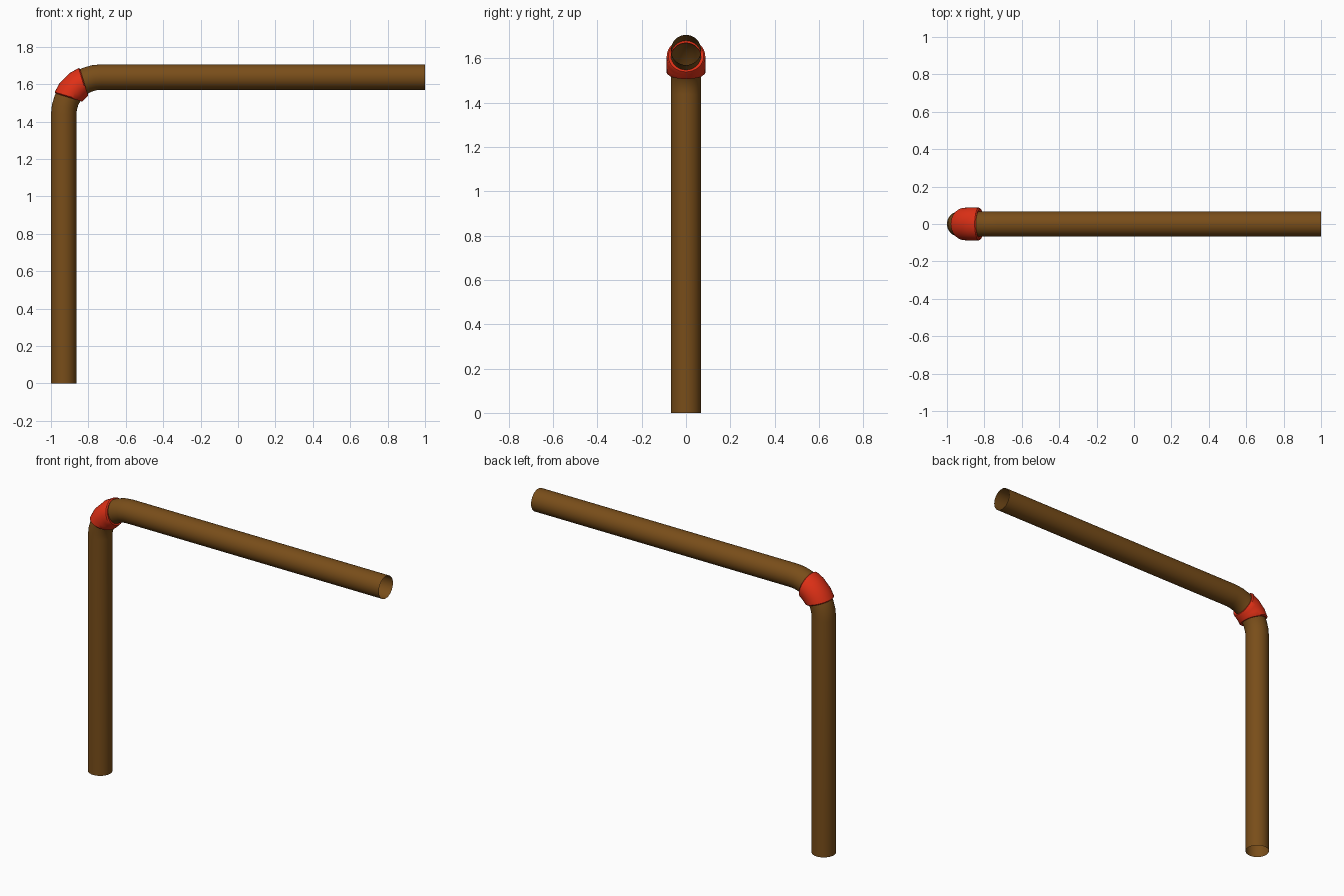
import bpy, bmesh, math
from mathutils import Vector

if "Cube" in bpy.data.objects:
    bpy.data.objects.remove(bpy.data.objects["Cube"])

R, BEND = 0.068, 0.2
CX, CZ = -0.932 + BEND, 1.638 - BEND      # centre of the elbow arc
SIDES = 32


def material(name, color):
    m = bpy.data.materials.new(name)
    m.diffuse_color = color
    m.use_nodes = True
    m.node_tree.nodes["Principled BSDF"].inputs["Base Color"].default_value = m.diffuse_color
    return m


def loft(name, sections, mat):
    """Skin rings; each section = (centre, in-plane half axis, half width in y)."""
    bm = bmesh.new()
    rings = []
    for c, axis, w in sections:
        rings.append([bm.verts.new(c + axis * math.cos(a) + Vector((0, w * math.sin(a), 0)))
                      for a in (2 * math.pi * i / SIDES for i in range(SIDES))])
    for r0, r1 in zip(rings, rings[1:]):
        for i in range(SIDES):
            j = (i + 1) % SIDES
            bm.faces.new((r0[i], r0[j], r1[j], r1[i]))
    bmesh.ops.recalc_face_normals(bm, faces=bm.faces)
    me = bpy.data.meshes.new(name)
    bm.to_mesh(me)
    bm.free()
    ob = bpy.data.objects.new(name, me)
    bpy.context.collection.objects.link(ob)
    me.materials.append(mat)
    bpy.context.view_layer.objects.active = ob
    ob.select_set(True)
    bpy.ops.object.shade_smooth_by_angle(angle=math.radians(35))
    ob.select_set(False)


# Open pipe: upright, quarter bend, level run
pipe = [(Vector((CX - BEND, 0, 0)), Vector((-R, 0, 0)), R)]
for k in range(9):
    a = math.pi / 2 * k / 8
    d = Vector((-math.cos(a), 0, math.sin(a)))
    pipe.append((Vector((CX, 0, CZ)) + d * BEND, d * R, R))
pipe.append((Vector((1, 0, CZ + BEND)), Vector((0, 0, R)), R))
loft("bent_pipe", pipe, material("brown", (0.19, 0.075, 0.01, 1)))

# Red sleeve: (outer xz, inner xz, half width), mirrored about the elbow diagonal
half = [((-0.963, 1.552), (-0.846, 1.513), 0.066),
        ((-0.976, 1.551), (-0.833, 1.507), 0.080),
        ((-0.980, 1.558), (-0.827, 1.512), 0.087),
        ((-0.955, 1.604), (-0.818, 1.521), 0.088)]


def mirror(p):
    return (CX - (p[1] - CZ), CZ - (p[0] - CX))


full = half + [(mirror(o), mirror(i), w) for o, i, w in reversed(half)]
sleeve = []
for o, i, w in full:
    o, i = Vector((o[0], 0, o[1])), Vector((i[0], 0, i[1]))
    sleeve.append(((o + i) / 2, (o - i) / 2, w))
loft("elbow_sleeve", sleeve, material("red", (0.75, 0.03, 0.008, 1)))
